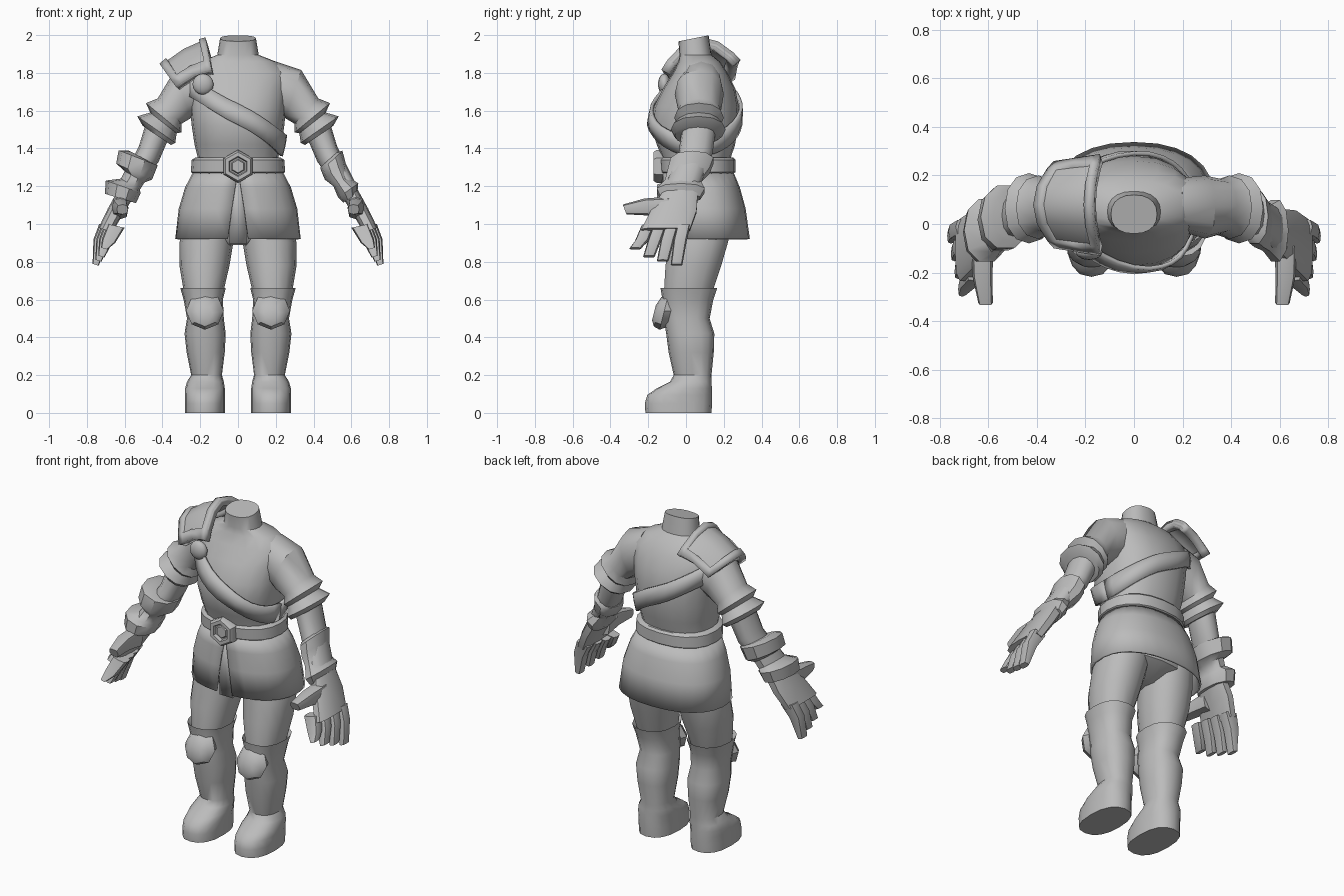
import bpy, bmesh, math
from mathutils import Vector

grey = bpy.data.materials.new("plain_grey")
grey.diffuse_color = (0.5, 0.5, 0.5, 1)


def add(name, bm, thick=0):
    me = bpy.data.meshes.new(name)
    bmesh.ops.recalc_face_normals(bm, faces=bm.faces)
    bm.to_mesh(me)
    bm.free()
    me.materials.append(grey)
    ob = bpy.data.objects.new(name, me)
    bpy.context.collection.objects.link(ob)
    if thick:
        m = ob.modifiers.new("thickness", 'SOLIDIFY')
        m.thickness, m.offset = thick, 0
    return ob


def power(v, p):
    return math.copysign(abs(v) ** (2 / p), v)


def point(ring, t, p):
    c, a, b = ring
    return Vector(c) + Vector(a) * power(math.cos(t), p) + Vector(b) * power(math.sin(t), p)


def surface(name, rows, closed=False, caps=False, keep=None, thick=0):
    """Skin a list of point rows with quads."""
    bm = bmesh.new()
    vs = [[bm.verts.new(p) for p in r] for r in rows]
    n = len(rows[0])
    for i in range(len(rows) - 1):
        for j in range(n if closed else n - 1):
            if keep is None or keep(i, j):
                k = (j + 1) % n
                bm.faces.new((vs[i][j], vs[i][k], vs[i + 1][k], vs[i + 1][j]))
    if caps:
        bm.faces.new(vs[0])
        bm.faces.new(vs[-1])
    bmesh.ops.delete(bm, geom=[v for v in bm.verts if not v.link_faces], context='VERTS')
    return add(name, bm, thick)


def loft(name, rings, n=16, p=2.2, side=1):
    rows = [[point(r, 2 * math.pi * j / n, p) for j in range(n)] for r in rings]
    for r in rows:
        for v in r:
            v.x *= side
    return surface(name, rows, closed=True, caps=True)


def slant(xo, zo, xi, zi, y0, y1):
    """Ring from its outer and inner edge points and its depth range."""
    return (((xo + xi) / 2, (y0 + y1) / 2, (zo + zi) / 2),
            ((xo - xi) / 2, 0, (zo - zi) / 2), (0, (y1 - y0) / 2, 0))


def flat(z, x0, x1, y0, y1):
    return slant(x1, z, x0, z, y0, y1)


# Torso with neck
T = [(1.25, .22, -.10, .22), (1.36, .215, -.13, .24), (1.42, .23, -.155, .26),
     (1.52, .245, -.185, .275), (1.62, .255, -.17, .28), (1.72, .265, -.12, .26),
     (1.80, .27, -.07, .22), (1.86, .20, -.04, .18), (1.895, .11, -.035, .135)]
loft("torso", [flat(z, -h, h, a, b) for z, h, a, b in T]
     + [((0, .04, 1.983), (.095, 0, 0), (0, .08, .016))], 20, 2.3)

# Diagonal chest strap following the torso
def torso_point(z, t):
    for lo, hi in zip(T, T[1:]):
        if z <= hi[0]:
            f = (z - lo[0]) / (hi[0] - lo[0])
            _, h, a, b = [u + (v - u) * f for u, v in zip(lo, hi)]
            return point(flat(z, -h - .014, h + .014, a - .014, b + .014), t, 2.3)

rows = []
for i in range(33):
    t = 2 * math.pi * i / 32
    zc = 1.58 - .165 * math.cos(t)
    rows.append([torso_point(zc + d, t) for d in (-.055, 0, .055)])
surface("chest_strap", rows, thick=.018)

# Belt and hexagonal buckle
loft("belt", [flat(1.265, -.235, .235, -.12, .25), flat(1.275, -.25, .25, -.135, .262),
              flat(1.34, -.245, .245, -.14, .262), flat(1.352, -.225, .225, -.13, .25)], 20, 2.3)
buckle = [(.088, -.11), (.088, -.155), (.076, -.172), (.054, -.172),
          (.048, -.152), (.04, -.152), (.034, -.162)]
loft("buckle", [((0, y, 1.305), (0, 0, r), (r, 0, 0)) for r, y in buckle], 6, 2)

# Skirt, open at the front, over hips and a front cloth
S = [(1.275, .232, -.12, .245, .005), (1.19, .275, -.125, .28, .035),
     (1.08, .308, -.13, .31, .075), (.92, .327, -.13, .332, .125)]
rows = []
for z, h, a, b, gap in S:
    t0, t1 = -math.pi / 2 + gap, 1.5 * math.pi - gap
    rows.append([point(flat(z, -h, h, a, b), t0 + (t1 - t0) * j / 24, 2.3) for j in range(25)])
surface("skirt", rows, thick=.012)
loft("hips", [flat(1.27, -.21, .21, -.10, .22), flat(1.1, -.275, .275, -.10, .27),
              flat(.96, -.27, .27, -.085, .25), flat(.89, -.07, .07, -.04, .14)], 16)
surface("front_cloth", [[(-.045, -.108, z), (.045, -.108, z)] for z in (1.25, 1.07, .895)],
        thick=.012)

for s, tag in ((1, "left"), (-1, "right")):
    # Legs, boots and knee pads
    loft(tag + "_thigh", [flat(1.0, .015, .29, -.085, .25), flat(.9, .025, .31, -.09, .225),
                          flat(.78, .045, .31, -.112, .19), flat(.63, .08, .285, -.12, .14)],
         14, 2.2, s)
    loft(tag + "_boot", [
        flat(.63, .08, .28, -.115, .145), flat(.66, .065, .305, -.135, .165),
        flat(.60, .08, .288, -.125, .145), flat(.50, .075, .27, -.118, .125),
        flat(.42, .065, .283, -.105, .15), flat(.32, .07, .272, -.092, .147),
        flat(.2, .085, .248, -.065, .135), flat(.165, .075, .27, -.085, .135),
        flat(.13, .07, .28, -.155, .137), flat(.095, .07, .281, -.205, .138),
        flat(.05, .07, .281, -.218, .138), flat(0, .07, .281, -.215, .135)], 16, 2.4, s)
    loft(tag + "_knee_pad", [
        ((s * .175, y, z), (r, 0, 0), (0, r * .25, r))
        for y, z, r in ((-.08, .54, .085), (-.115, .54, .1), (-.15, .535, .078),
                        (-.17, .53, .04))], 8, 2, s * s if s > 0 else 1)

    # Layered sleeve
    loft(tag + "_sleeve", [
        slant(.20, 1.86, .18, 1.60, -.03, .19), slant(.335, 1.815, .25, 1.56, -.06, .2),
        slant(.425, 1.665, .30, 1.53, -.04, .185), slant(.487, 1.64, .30, 1.485, -.062, .2),
        slant(.465, 1.59, .325, 1.48, -.045, .18), slant(.533, 1.57, .332, 1.43, -.08, .21),
        slant(.505, 1.52, .355, 1.418, -.06, .18)], 12, 2.2, s)

    # Forearm, cuffs and glove
    loft(tag + "_forearm", [
        slant(.48, 1.56, .36, 1.47, -.02, .16), slant(.525, 1.41, .42, 1.33, -.04, .14),
        slant(.62, 1.22, .54, 1.16, -.12, .07)], 12, 2.2, s)
    if s > 0:
        cuff = [slant(.53, 1.385, .435, 1.30, -.06, .13), slant(.553, 1.388, .44, 1.282, -.085, .15),
                slant(.568, 1.33, .46, 1.235, -.10, .13), slant(.585, 1.25, .505, 1.2, -.115, .08),
                slant(.637, 1.215, .53, 1.14, -.16, .105), slant(.632, 1.16, .557, 1.113, -.14, .08)]
    else:
        cuff = [slant(.58, 1.39, .45, 1.32, -.07, .14), slant(.632, 1.39, .425, 1.31, -.105, .165),
                slant(.645, 1.32, .455, 1.235, -.115, .15), slant(.60, 1.28, .495, 1.22, -.10, .1),
                slant(.62, 1.24, .52, 1.18, -.12, .09), slant(.70, 1.23, .515, 1.165, -.16, .11),
                slant(.705, 1.16, .54, 1.11, -.16, .09)]
    loft(tag + "_cuff", cuff, 10, 2.2, s)
    loft(tag + "_palm", [
        slant(.635, 1.18, .56, 1.13, -.13, .065), slant(.69, 1.08, .61, 1.05, -.19, .06),
        slant(.738, .98, .665, .955, -.24, .025)], 10, 3, s)
    for i in range(4):
        yk, yt, zt = -.2 + .063 * i, -.268 + .073 * i, .865 - .022 * i - (.02 if i else 0)
        dx = -.045 + .015 * i
        loft(f"{tag}_finger_{i + 1}", [
            slant(.735 + dx, 1.0, .645 + dx, .98, yk - .036, yk + .034),
            slant(.765 + dx, .92, .695 + dx, .90, (yk + yt) / 2 - .036, (yk + yt) / 2 + .034),
            slant(.77 + dx, zt + .01, .737 + dx, zt, yt - .032, yt + .03)], 8, 3.5, s)
    loft(tag + "_thumb", [
        ((.625, -.09, 1.085), (.045, 0, 0), (0, 0, .06)),
        ((.625, -.21, 1.09), (.042, 0, 0), (0, -.01, .045)),
        ((.612, -.325, 1.077), (.03, 0, 0), (0, -.01, .026))], 8, 3, s)

# Shoulder guard on one side: arched plate with a raised rim
U = (0, .15, .5, .85, 1)
V = (-1, -.82, -.42, 0, .42, .82, 1)

def guard_point(u, v):
    drop = (.16 - .05 * u) * (1 if v < 0 else .7)
    return (-.165 - .235 * u + v * v * (.03 + .05 * u),
            .08 + v * (.19 - .03 * u),
            1.965 - .135 * u + .02 * math.sin(math.pi * u) - drop * v * v)

grid = [[guard_point(u, v) for v in V] for u in U]
surface("shoulder_plate", grid, thick=.022)
surface("shoulder_rim", grid, keep=lambda i, j: i in (0, 3) or j in (0, 5), thick=.05)

# Round strap stud under the guard
bm = bmesh.new()
bmesh.ops.create_uvsphere(bm, u_segments=12, v_segments=8, radius=.056)
stud = add("strap_stud", bm)
stud.location = (-.185, -.115, 1.74)
stud.scale.y = .6

# Smooth shading with sharp edges kept
for ob in bpy.data.objects:
    ob.select_set(True)
    bpy.context.view_layer.objects.active = ob
bpy.ops.object.shade_smooth_by_angle(angle=math.radians(40))
